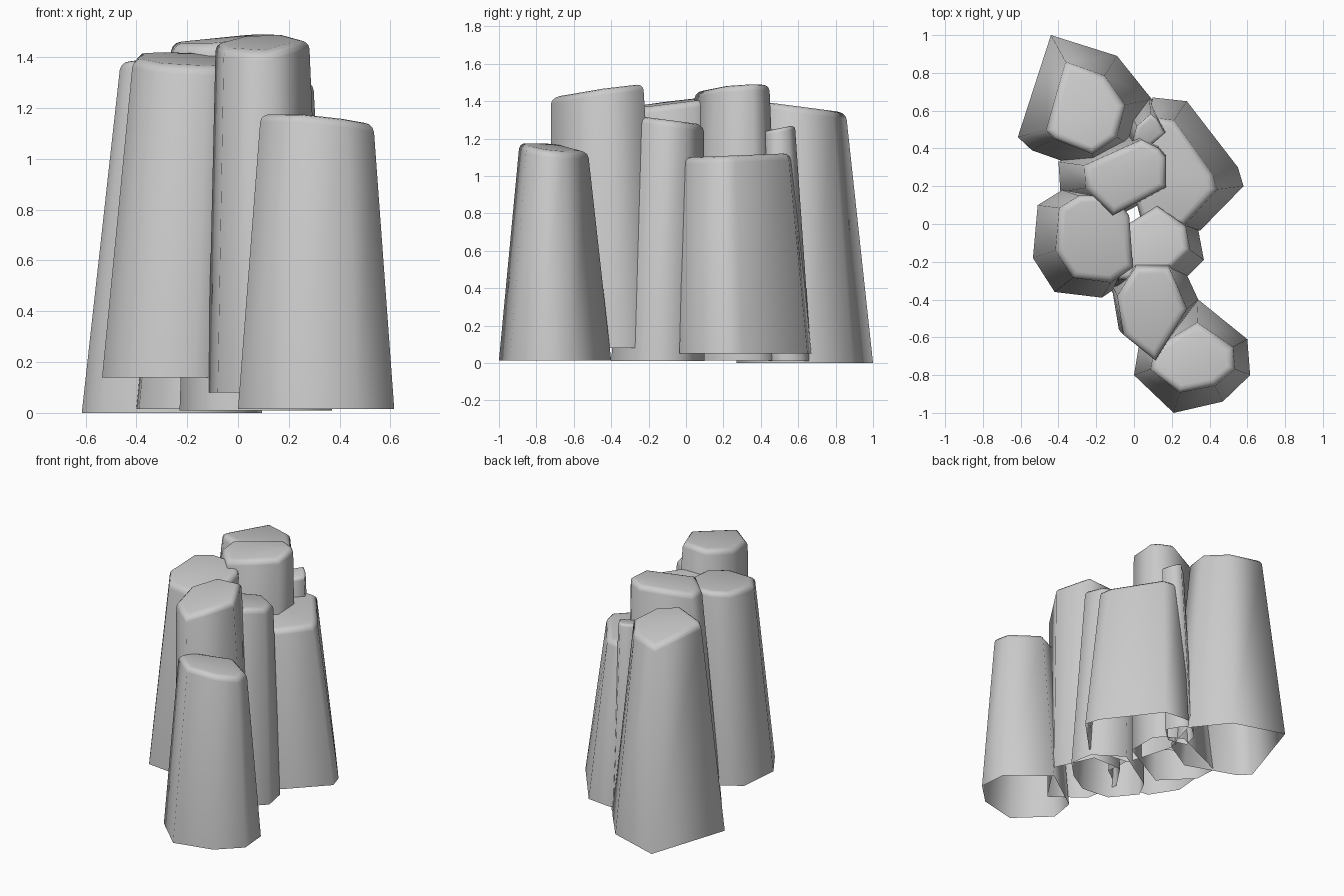
import bpy, bmesh
from math import radians

if "Cube" in bpy.data.objects:
    bpy.data.objects.remove(bpy.data.objects["Cube"])


def column(name, base, z0, scale, shift, top, bevel=0.035):
    """Hollow-bottomed tapered rock column; top = (mean z, x slope, y slope)."""
    bm = bmesh.new()
    caps = [(scale[0] * x + shift[0], scale[1] * y + shift[1]) for x, y in base]
    n = len(base)
    cx = sum(p[0] for p in caps) / n
    cy = sum(p[1] for p in caps) / n
    low = [bm.verts.new((x, y, z0)) for x, y in base]
    high = [bm.verts.new((x, y, top[0] + top[1] * (x - cx) + top[2] * (y - cy)))
            for x, y in caps]
    for i in range(n):
        j = (i + 1) % n
        bm.faces.new((low[i], low[j], high[j], high[i]))
    cap = bm.faces.new(high)
    bmesh.ops.recalc_face_normals(bm, faces=bm.faces[:])
    # rounded rim around the sloping top
    bmesh.ops.bevel(bm, geom=list(cap.edges), offset=bevel, segments=3,
                    profile=0.5, affect='EDGES', clamp_overlap=True)
    me = bpy.data.meshes.new(name)
    bm.to_mesh(me)
    bm.free()
    ob = bpy.data.objects.new(name, me)
    bpy.context.collection.objects.link(ob)
    bpy.ops.object.select_all(action='DESELECT')
    ob.select_set(True)
    bpy.context.view_layer.objects.active = ob
    bpy.ops.object.shade_smooth_by_angle(angle=radians(120))


# back row
column("back_left_column",
       [(-.44, 1), (-.615, .46), (-.54, .39), (-.2, .27), (.02, .4), (.095, .66), (-.09, .89)],
       0, (.58, .66), (-.105, .195), (1.375, 0, -.13))
column("small_back_column",
       [(.08, .67), (-.02, .58), (-.05, .47), (.08, .44), (.18, .53), (.13, .62)],
       .01, (.75, .72), (.03, .1), (1.255, 0, .2), .02)
column("right_column",
       [(.1, .67), (-.05, .35), (.05, 0), (.35, -.035), (.58, .2), (.55, .3), (.28, .65)],
       .05, (.75, .81), (0, .02), (1.11, 0, .04))

# middle group
column("tall_middle_column",
       [(0, .51), (-.4, .33), (-.39, .17), (-.2, -.02), (.17, .18), (.17, .39), (.12, .45)],
       .015, (.75, .75), (.04, .063), (1.475, .07, .07))
column("left_column",
       [(-.38, .18), (-.51, .1), (-.535, -.18), (-.42, -.36), (-.17, -.39), (-.025, -.29),
        (-.05, .05), (-.15, .18)],
       .14, (.8, .8), (.015, .005), (1.395, -.04, .12))
column("centre_column",
       [(.15, .1), (-.17, -.1), (-.23, -.22), (-.1, -.38), (.1, -.4), (.25, -.31),
        (.37, -.19), (.34, -.03)],
       .01, (.8, .8), (0, .015), (1.305, 0, -.13))

# front group
column("tall_front_column",
       [(0, -.14), (-.12, -.32), (-.08, -.56), (.13, -.72), (.34, -.4), (.22, -.14)],
       .08, (.8, .85), (.008, -.11), (1.46, .05, .14))
column("front_column",
       [(0, -.8), (.21, -1), (.47, -.94), (.615, -.8), (.6, -.61), (.34, -.4), (.03, -.62)],
       .015, (.72, .61), (.09, -.28), (1.155, -.09, -.11))
